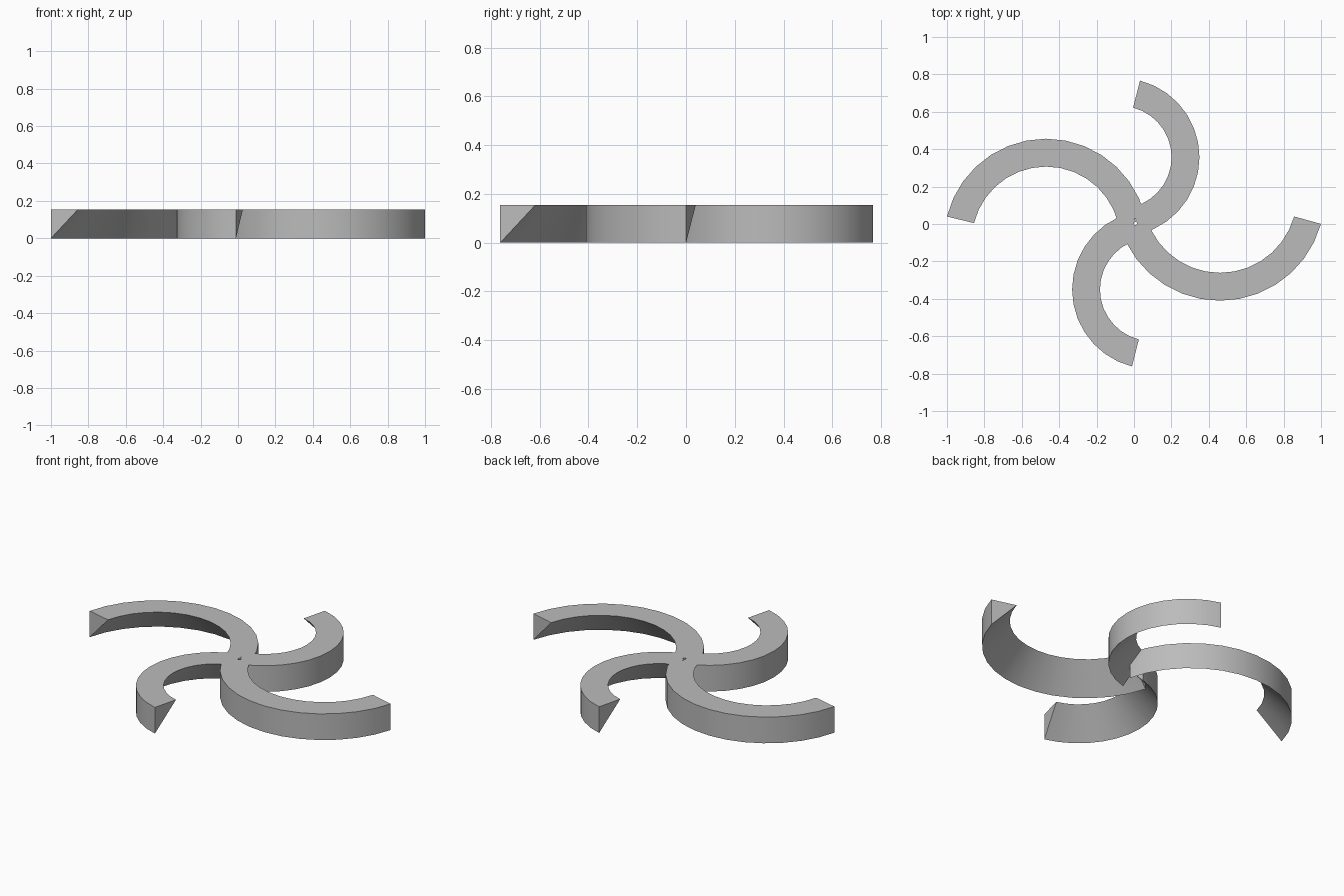
import bpy
import bmesh
from math import radians, cos, sin

cube = bpy.data.objects.get("Cube")
if cube:
    bpy.data.objects.remove(cube)

HEIGHT = 0.155
WIDTH = 0.149
SEGMENTS = 14

grey = bpy.data.materials.new("plain grey")
grey.use_nodes = True
colour = (0.5, 0.5, 0.5, 1)
grey.diffuse_color = colour
grey.node_tree.nodes["Principled BSDF"].inputs["Base Color"].default_value = colour


def add_object(name, bm):
    bmesh.ops.recalc_face_normals(bm, faces=bm.faces)
    mesh = bpy.data.meshes.new(name)
    bm.to_mesh(mesh)
    bm.free()
    mesh.materials.append(grey)
    obj = bpy.data.objects.new(name, mesh)
    bpy.context.collection.objects.link(obj)
    return obj


def make_arm(name, cx, cy, radius, middle, half_span):
    """Sweep a wedge section (flat top, upright outer wall) along an arc."""
    bm = bmesh.new()
    section = [(radius - WIDTH, HEIGHT), (radius, HEIGHT), (radius, 0)]
    rings = []
    for i in range(SEGMENTS + 1):
        a = radians(middle - half_span + 2 * half_span * i / SEGMENTS)
        rings.append([bm.verts.new((cx + r * cos(a), cy + r * sin(a), z))
                      for r, z in section])
    for a, b in zip(rings, rings[1:]):
        for j in range(3):
            k = (j + 1) % 3
            bm.faces.new((a[j], a[k], b[k], b[j]))
    bm.faces.new(rings[0])
    bm.faces.new(rings[-1])
    return add_object(name, bm)


# Four curved arms meeting at the hub
rotor = make_arm("rotor_arms", 0.46, 0.15, 0.56, -90, 74.5)
helpers = [
    make_arm("left_sweep_arm", -0.47, -0.09, 0.546, 90, 76.2),
    make_arm("back_arm", -0.073, 0.357, 0.423, 0, 75.6),
    make_arm("front_arm", 0.094, -0.35, 0.425, 180, 75.7),
]

# Small pin hole through the hub
bm = bmesh.new()
bmesh.ops.create_cone(bm, cap_ends=True, segments=16, radius1=0.009,
                      radius2=0.009, depth=1)
bmesh.ops.translate(bm, verts=bm.verts, vec=(0.008, 0.003, 0))
helpers.append(add_object("pin_hole_cutter", bm))

# Fuse the arms, then drill the hole
bpy.ops.object.select_all(action='DESELECT')
rotor.select_set(True)
bpy.context.view_layer.objects.active = rotor
for obj in helpers:
    mod = rotor.modifiers.new(obj.name, 'BOOLEAN')
    mod.operation = 'DIFFERENCE' if "cutter" in obj.name else 'UNION'
    mod.solver = 'EXACT'
    mod.object = obj
    bpy.ops.object.modifier_apply(modifier=mod.name)
    bpy.data.objects.remove(obj)

bpy.ops.object.shade_smooth_by_angle(angle=radians(30))
